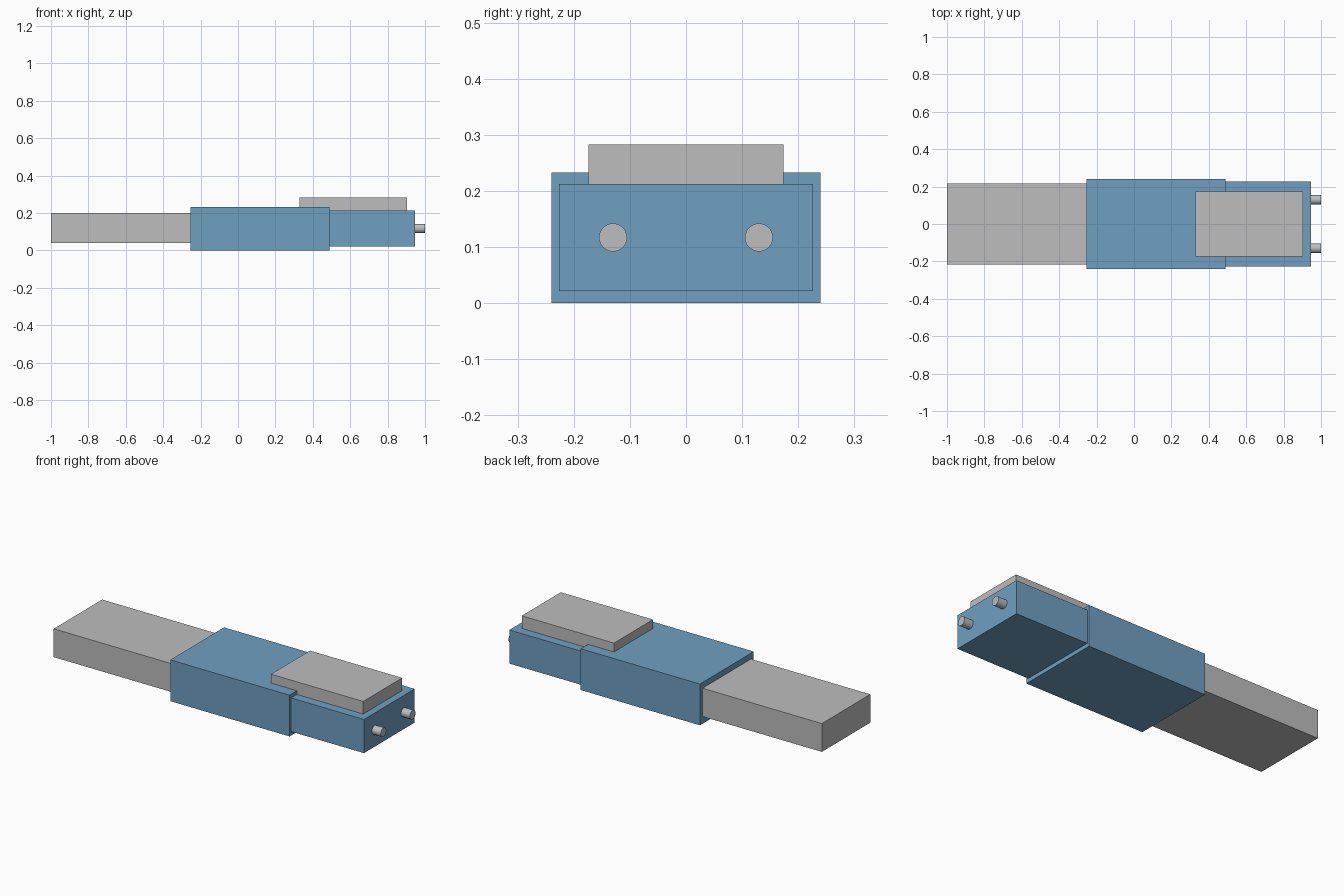
import bpy, math

cube = bpy.data.objects.get("Cube")
if cube:
    bpy.data.objects.remove(cube, do_unlink=True)


def material(name, rgb):
    m = bpy.data.materials.new(name)
    m.use_nodes = True
    colour = (*rgb, 1)
    m.diffuse_color = colour
    m.node_tree.nodes["Principled BSDF"].inputs["Base Color"].default_value = colour
    return m


blue = material("steel_blue", (0.16, 0.35, 0.53))
grey = material("light_grey", (0.51, 0.51, 0.52))


def box(name, mat, x0, x1, half_width, z0, z1):
    bpy.ops.mesh.primitive_cube_add(size=1, location=((x0 + x1) / 2, 0, (z0 + z1) / 2))
    ob = bpy.context.object
    ob.name = name
    ob.scale = (x1 - x0, 2 * half_width, z1 - z0)
    bpy.ops.object.transform_apply(location=False, rotation=False, scale=True)
    ob.data.materials.append(mat)


def pin(name, y):
    bpy.ops.mesh.primitive_cylinder_add(
        vertices=32, radius=0.025, depth=0.055,
        location=(0.9725, y, 0.117), rotation=(0, math.pi / 2, 0))
    ob = bpy.context.object
    ob.name = name
    ob.data.materials.append(grey)
    bpy.ops.object.shade_smooth_by_angle()


# Stepped body in line along x
box("end_block", grey, -1, -0.255, 0.216, 0.04, 0.2)
box("main_sleeve", blue, -0.255, 0.49, 0.24, 0, 0.233)
box("front_housing", blue, 0.49, 0.945, 0.226, 0.022, 0.212)

# Raised plate bridging the sleeve and the housing
box("top_plate", grey, 0.328, 0.904, 0.174, 0.212, 0.283)

# Pair of connector pins
for side, y in (("left", 0.13), ("right", -0.13)):
    pin("connector_pin_" + side, y)
